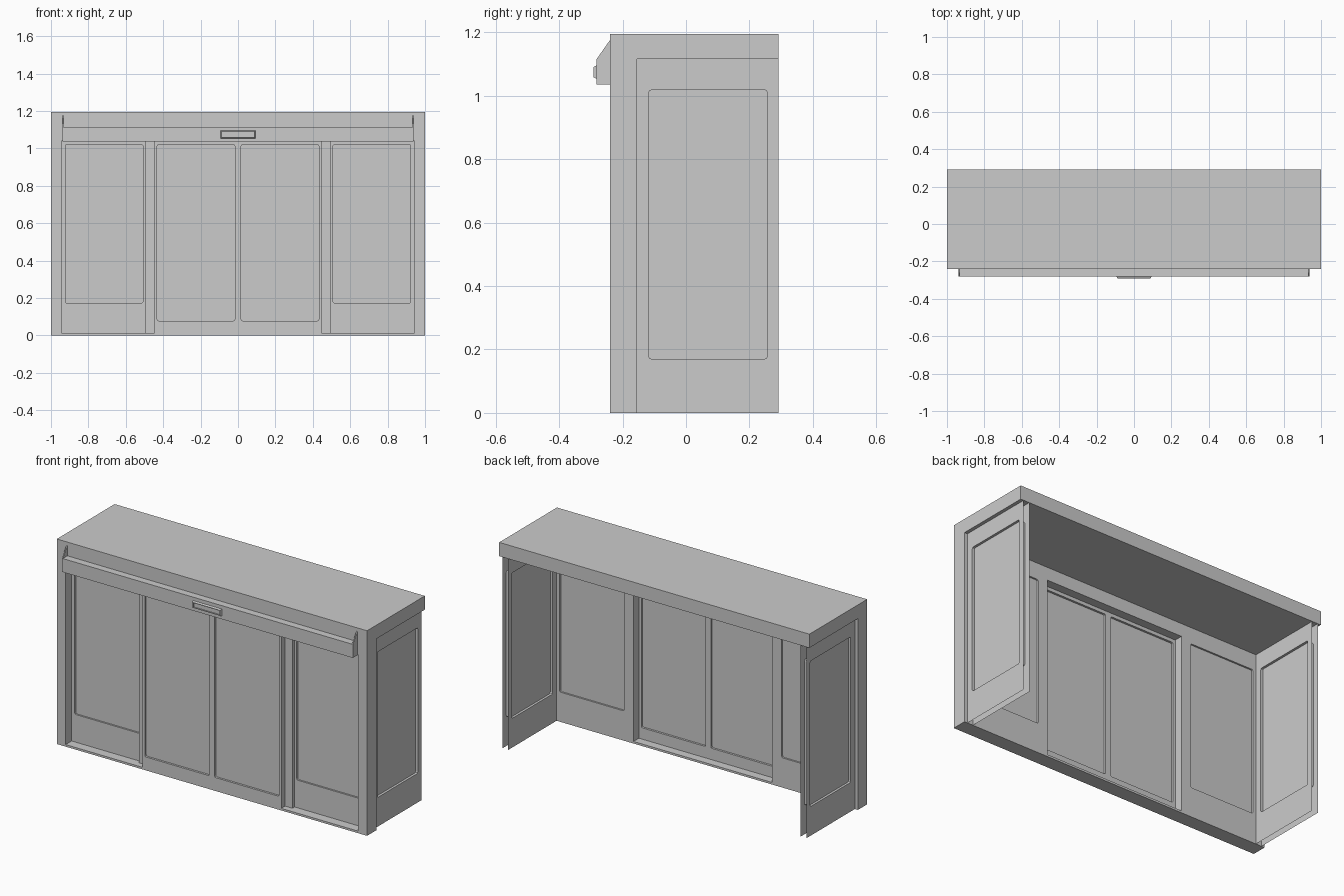
import bpy, bmesh
from mathutils import Vector

if "Cube" in bpy.data.objects:
    bpy.data.objects.remove(bpy.data.objects["Cube"])

FRONT, INNER, BACK = -0.24, -0.155, 0.292   # main depth planes
SOFFIT, TOP = 1.115, 1.195                  # underside and top of roof
SILL, HEAD = 0.012, 1.04                    # opening bottom and top


def finish(bm, name):
    bmesh.ops.recalc_face_normals(bm, faces=bm.faces)
    me = bpy.data.meshes.new(name)
    bm.to_mesh(me)
    bm.free()
    ob = bpy.data.objects.new(name, me)
    bpy.context.collection.objects.link(ob)
    return ob


def box(name, lo, hi, round_axis=None, radius=0.008):
    bm = bmesh.new()
    bmesh.ops.create_cube(bm, size=1)
    for v in bm.verts:
        v.co = Vector([lo[i] + (v.co[i] + 0.5) * (hi[i] - lo[i]) for i in range(3)])
    if round_axis is not None:
        edges = [e for e in bm.edges
                 if abs((e.verts[0].co - e.verts[1].co)[round_axis]) > 1e-5]
        bmesh.ops.bevel(bm, geom=edges, offset=radius, segments=2,
                        profile=0.5, affect='EDGES')
    return finish(bm, name)


def extrude_x(name, profile, x0, x1):
    bm = bmesh.new()
    face = bm.faces.new([bm.verts.new((x0, y, z)) for y, z in profile])
    res = bmesh.ops.extrude_face_region(bm, geom=[face])
    moved = [g for g in res['geom'] if isinstance(g, bmesh.types.BMVert)]
    bmesh.ops.translate(bm, verts=moved, vec=(x1 - x0, 0, 0))
    return finish(bm, name)


def cut(ob, cutter):
    mod = ob.modifiers.new("cut", 'BOOLEAN')
    mod.operation, mod.solver, mod.object = 'DIFFERENCE', 'EXACT', cutter
    bpy.context.view_layer.objects.active = ob
    bpy.ops.object.modifier_apply(modifier=mod.name)
    bpy.data.objects.remove(cutter, do_unlink=True)


def panel(name, lo, hi, wlo, whi, axis, depth):
    """Slab with a round-cornered window recessed into both faces."""
    ob = box(name, lo, hi)
    for a, b in ((lo[axis] - 0.05, lo[axis] + depth),
                 (hi[axis] - depth, hi[axis] + 0.05)):
        clo, chi = list(wlo), list(whi)
        clo[axis], chi[axis] = a, b
        cut(ob, box("cutter", clo, chi, round_axis=axis))
    return ob


def span(s, a, b):
    return (a, b) if s > 0 else (-b, -a)


# Roof slab and front frame in one L-shaped extrusion, with the entrance cut out
body = extrude_x("roof_and_front_frame",
                 [(FRONT, 0), (INNER, 0), (INNER, SOFFIT), (BACK, SOFFIT),
                  (BACK, TOP), (FRONT, TOP)], -1, 1)
cut(body, box("cutter", (-0.943, -0.4, SILL), (0.943, -0.1, HEAD)))

for s, side in ((-1, "left"), (1, "right")):
    # Sliding door, flush with the front
    x0, x1 = span(s, 0, 0.447)
    w0, w1 = span(s, 0.017, 0.432)
    panel(side + "_sliding_door", (x0, FRONT, SILL), (x1, -0.205, HEAD),
          (w0, 0, 0.078), (w1, 0, 1.02), 1, 0.012)
    # Post between door and fixed panel
    x0, x1 = span(s, 0.447, 0.495)
    box(side + "_post", (x0, -0.205, SILL), (x1, INNER, HEAD))
    # Fixed panel, set back
    x0, x1 = span(s, 0.495, 0.943)
    w0, w1 = span(s, 0.508, 0.923)
    panel(side + "_fixed_panel", (x0, -0.185, SILL), (x1, INNER, HEAD),
          (w0, 0, 0.173), (w1, 0, 1.02), 1, 0.01)
    # Side wall: two skins, open at the back and underneath
    x0, x1 = span(s, 0.943, 0.98)
    wall = panel(side + "_side_wall", (x0, INNER, 0), (x1, BACK, SOFFIT),
                 (0, -0.117, 0.17), (0, 0.256, 1.018), 0, 0.014)
    bm = bmesh.new()
    bm.from_mesh(wall.data)
    ends = [f for f in bm.faces
            if all(abs(v.co.y - BACK) < 1e-4 for v in f.verts)
            or all(abs(v.co.y - INNER) < 1e-4 for v in f.verts)
            or all(abs(v.co.z) < 1e-4 for v in f.verts)
            or all(abs(v.co.z - SOFFIT) < 1e-4 for v in f.verts)]
    bmesh.ops.delete(bm, geom=ends, context='FACES')
    bm.to_mesh(wall.data)
    bm.free()
    # Triangular fin at the end of the track cover
    x0, x1 = span(s, 0.932, 0.938)
    extrude_x(side + "_cover_fin",
              [(FRONT, SOFFIT), (-0.282, SOFFIT), (FRONT, 1.175)], x0, x1)

# Track cover above the doors
box("track_cover", (-0.938, -0.282, 1.036), (0.938, FRONT, SOFFIT))

# Motion sensor: tapered housing with a recessed face
bm = bmesh.new()
bmesh.ops.create_cube(bm, size=1)
for v in bm.verts:
    front = v.co.y < 0
    v.co = Vector((v.co.x * (0.176 if front else 0.186),
                   -0.292 if front else -0.282,
                   1.074 + v.co.z * (0.032 if front else 0.042)))
bm.normal_update()
face = min(bm.faces, key=lambda f: f.calc_center_median().y)
bmesh.ops.inset_region(bm, faces=[face], thickness=0.005)
res = bmesh.ops.extrude_face_region(bm, geom=[face])
bmesh.ops.translate(bm, vec=(0, 0.006, 0),
                    verts=[g for g in res['geom'] if isinstance(g, bmesh.types.BMVert)])
if face.is_valid:
    bmesh.ops.delete(bm, geom=[face], context='FACES_ONLY')
finish(bm, "motion_sensor")
